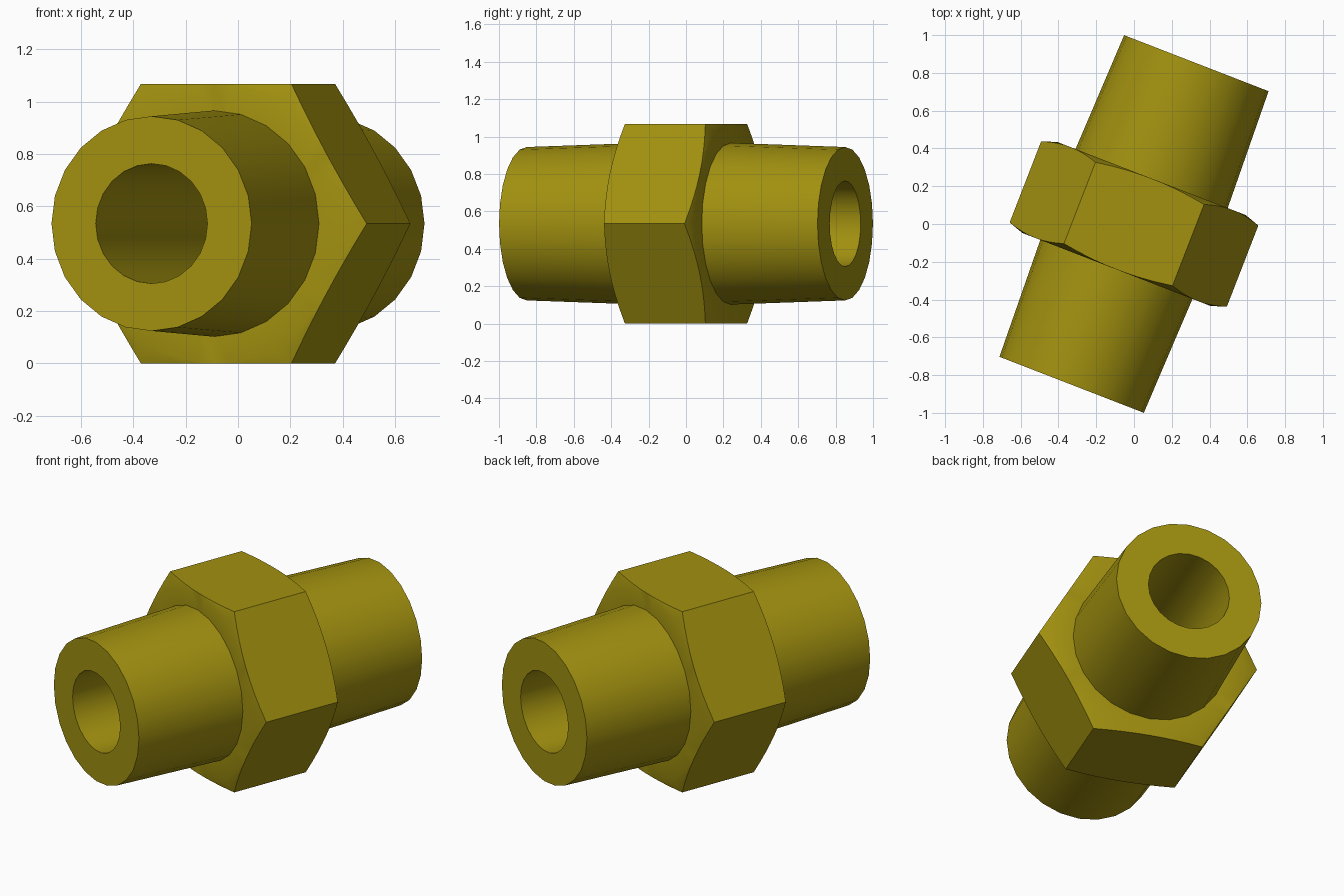
import bpy, bmesh
from math import sin, cos, pi, radians

cube = bpy.data.objects.get("Cube")
if cube:
    bpy.data.objects.remove(cube, do_unlink=True)

HALF_LENGTH = 0.913
APOTHEM = 0.534          # centre to hexagon flat
HALF_WIDTH = 0.258       # hexagon half thickness at its flat ends
CHAMFER_SLOPE = 0.33

brass = bpy.data.materials.new("olive brass")
brass.use_nodes = True
colour = (0.36, 0.283, 0.005, 1)
brass.diffuse_color = colour
brass.node_tree.nodes["Principled BSDF"].inputs["Base Color"].default_value = colour


def lathe(name, steps, rings):
    """Join rings around the y axis; each ring maps an angle to (radius, y)."""
    bm = bmesh.new()
    loops = []
    for ring in rings:
        loop = []
        for i in range(steps):
            a = 2 * pi * i / steps
            r, y = ring(a)
            loop.append(bm.verts.new((r * cos(a), y, r * sin(a))))
        loops.append(loop)
    for p, q in zip(loops, loops[1:] + loops[:1]):
        for i in range(steps):
            j = (i + 1) % steps
            bm.faces.new((p[i], p[j], q[j], q[i]))
    bmesh.ops.remove_doubles(bm, verts=bm.verts, dist=1e-5)
    bmesh.ops.recalc_face_normals(bm, faces=bm.faces)
    mesh = bpy.data.meshes.new(name)
    bm.to_mesh(mesh)
    bm.free()
    mesh.materials.append(brass)
    obj = bpy.data.objects.new(name, mesh)
    bpy.context.collection.objects.link(obj)
    obj.location.z = APOTHEM
    obj.rotation_euler.z = radians(-21.2)
    bpy.ops.object.select_all(action='DESELECT')
    obj.select_set(True)
    bpy.context.view_layer.objects.active = obj
    bpy.ops.object.shade_smooth_by_angle(angle=radians(30))
    return obj


def circle(r, y):
    return lambda a: (r, y)


def hexagon(side):
    """Hexagon outline whose corners are trimmed back by a conical chamfer."""
    def ring(a):
        r = APOTHEM / cos(a % (pi / 3) - pi / 6)
        return r, side * (HALF_WIDTH - CHAMFER_SLOPE * (r - APOTHEM))
    return ring


# Tapered pipe ends with a through bore
lathe("pipe_body", 24, [
    circle(0.229, -HALF_LENGTH), circle(0.41, -HALF_LENGTH),
    circle(0.432, -HALF_WIDTH), circle(0.432, HALF_WIDTH),
    circle(0.41, HALF_LENGTH), circle(0.229, HALF_LENGTH)])

# Chamfered hexagonal collar
lathe("hex_collar", 48, [
    circle(0.415, -HALF_WIDTH), circle(APOTHEM, -HALF_WIDTH), hexagon(-1),
    hexagon(1), circle(APOTHEM, HALF_WIDTH), circle(0.415, HALF_WIDTH)])
